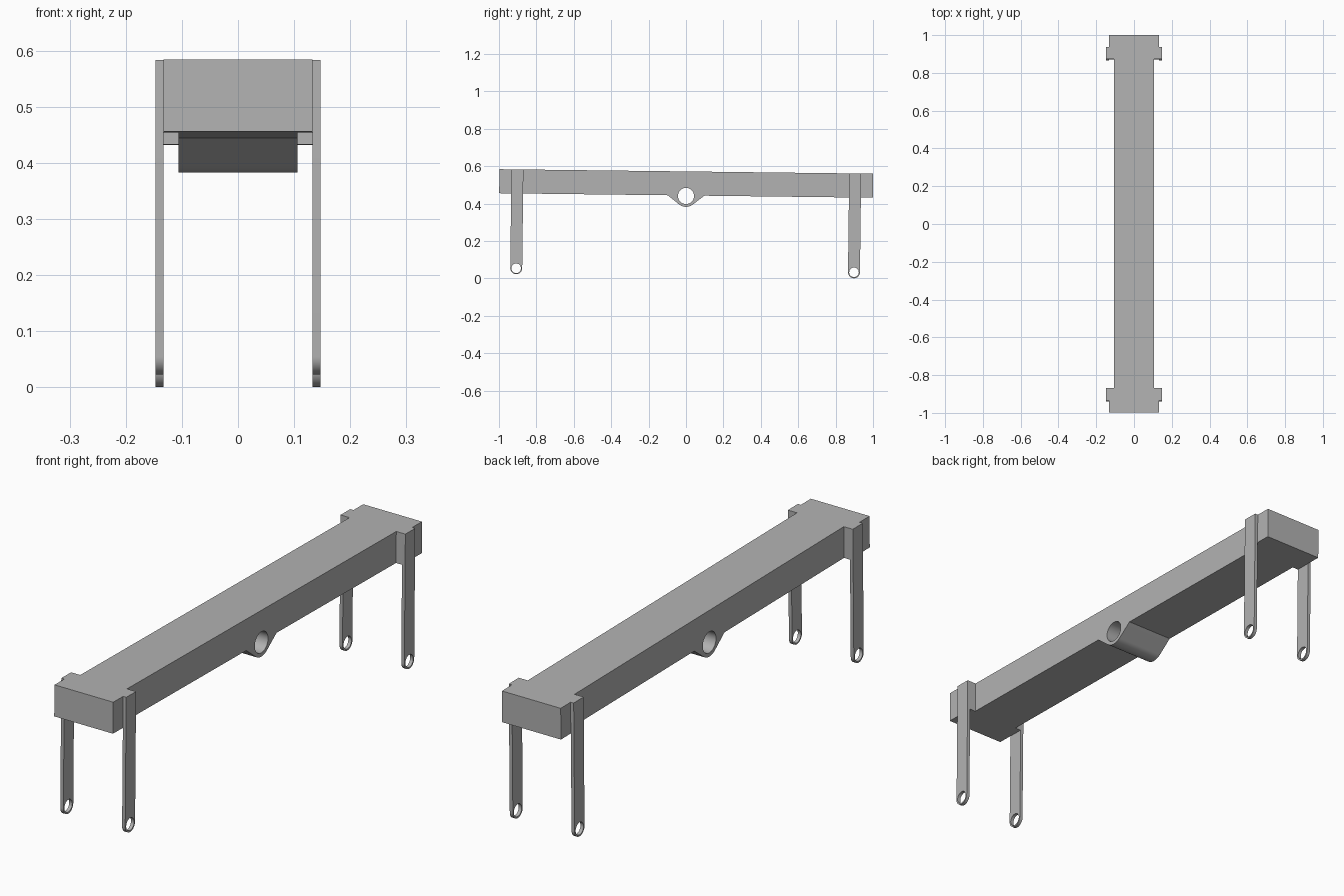
import bpy, bmesh
from math import radians, sin, cos, acos, atan2, hypot, pi
from mathutils import Matrix

cube = bpy.data.objects.get("Cube")
if cube:
    bpy.data.objects.remove(cube, do_unlink=True)

grey = bpy.data.materials.new("steel grey")
grey.use_nodes = True
colour = (0.45, 0.45, 0.45, 1)
grey.diffuse_color = colour
grey.node_tree.nodes["Principled BSDF"].inputs["Base Color"].default_value = colour

# The whole assembly pivots a little about the central bore
PIVOT_Z = 0.441
TILT = Matrix.Translation((0, 0, PIVOT_Z)) @ Matrix.Rotation(-0.012, 4, 'X')

TOP, BOTTOM = 0.131, 0.0025      # beam heights relative to the bore
END = 0.999                      # half length
HALF, WIDE, OUTER = 0.106, 0.133, 0.147
LEG_Y, LEG_R, LEG_Z = 0.903, 0.032, -0.3975


def arc(cy, cz, r, start, stop, steps):
    return [(cy + r * cos(start + (stop - start) * i / steps),
             cz + r * sin(start + (stop - start) * i / steps))
            for i in range(steps + 1)]


def prism(name, profile, x0, x1):
    """Extrude a (y, z) outline along x."""
    bm = bmesh.new()
    face = bm.faces.new([bm.verts.new((x0, y, z)) for y, z in profile])
    out = bmesh.ops.extrude_face_region(bm, geom=[face])
    moved = [v for v in out["geom"] if isinstance(v, bmesh.types.BMVert)]
    bmesh.ops.translate(bm, verts=moved, vec=(x1 - x0, 0, 0))
    bmesh.ops.recalc_face_normals(bm, faces=bm.faces)
    mesh = bpy.data.meshes.new(name)
    bm.to_mesh(mesh)
    bm.free()
    mesh.materials.append(grey)
    obj = bpy.data.objects.new(name, mesh)
    bpy.context.collection.objects.link(obj)
    obj.matrix_world = TILT
    return obj


def bore(obj, cy, cz, r):
    """Drill a round hole along x and round off the shading."""
    cutter = prism("bore_cutter", arc(cy, cz, r, 0, 2 * pi, 48)[:-1], -0.3, 0.3)
    cutter.hide_render = True
    mod = obj.modifiers.new("bore", 'BOOLEAN')
    mod.operation, mod.solver, mod.object = 'DIFFERENCE', 'EXACT', cutter
    bpy.ops.object.select_all(action='DESELECT')
    bpy.context.view_layer.objects.active = obj
    obj.select_set(True)
    bpy.ops.object.modifier_apply(modifier=mod.name)
    bpy.data.objects.remove(cutter, do_unlink=True)
    bpy.ops.object.shade_smooth_by_angle(angle=radians(30))


# Beam with a rounded hub whose flanks run tangent to the hub radius
hub_r, flank_y = 0.0585, 0.098
reach = acos(hub_r / hypot(flank_y, BOTTOM)) - atan2(BOTTOM, flank_y)
profile = [(-END, TOP), (-END, BOTTOM), (-flank_y, BOTTOM)]
profile += arc(0, 0, hub_r, reach - pi, -reach, 20)
profile += [(flank_y, BOTTOM), (END, BOTTOM), (END, TOP)]
beam = prism("beam", profile, -HALF, HALF)
bore(beam, 0, 0, 0.043)

inner_y = LEG_Y - LEG_R
for end, sy in (("front", -1), ("back", 1)):
    for side, sx in (("left", 1), ("right", -1)):
        # Widened cheek at the beam end
        cheek = [(sy * inner_y, BOTTOM), (sy * END, BOTTOM),
                 (sy * END, TOP), (sy * inner_y, TOP)]
        prism(f"{end}_{side}_cheek", cheek, sx * HALF, sx * WIDE)
        # Flat hanger leg with a rounded, drilled foot
        cy = sy * LEG_Y
        outline = [(cy + LEG_R, TOP), (cy - LEG_R, TOP)]
        outline += arc(cy, LEG_Z, LEG_R, pi, 2 * pi, 24)
        leg = prism(f"{end}_{side}_leg", outline, sx * WIDE, sx * OUTER)
        bore(leg, cy, LEG_Z, 0.0255)
